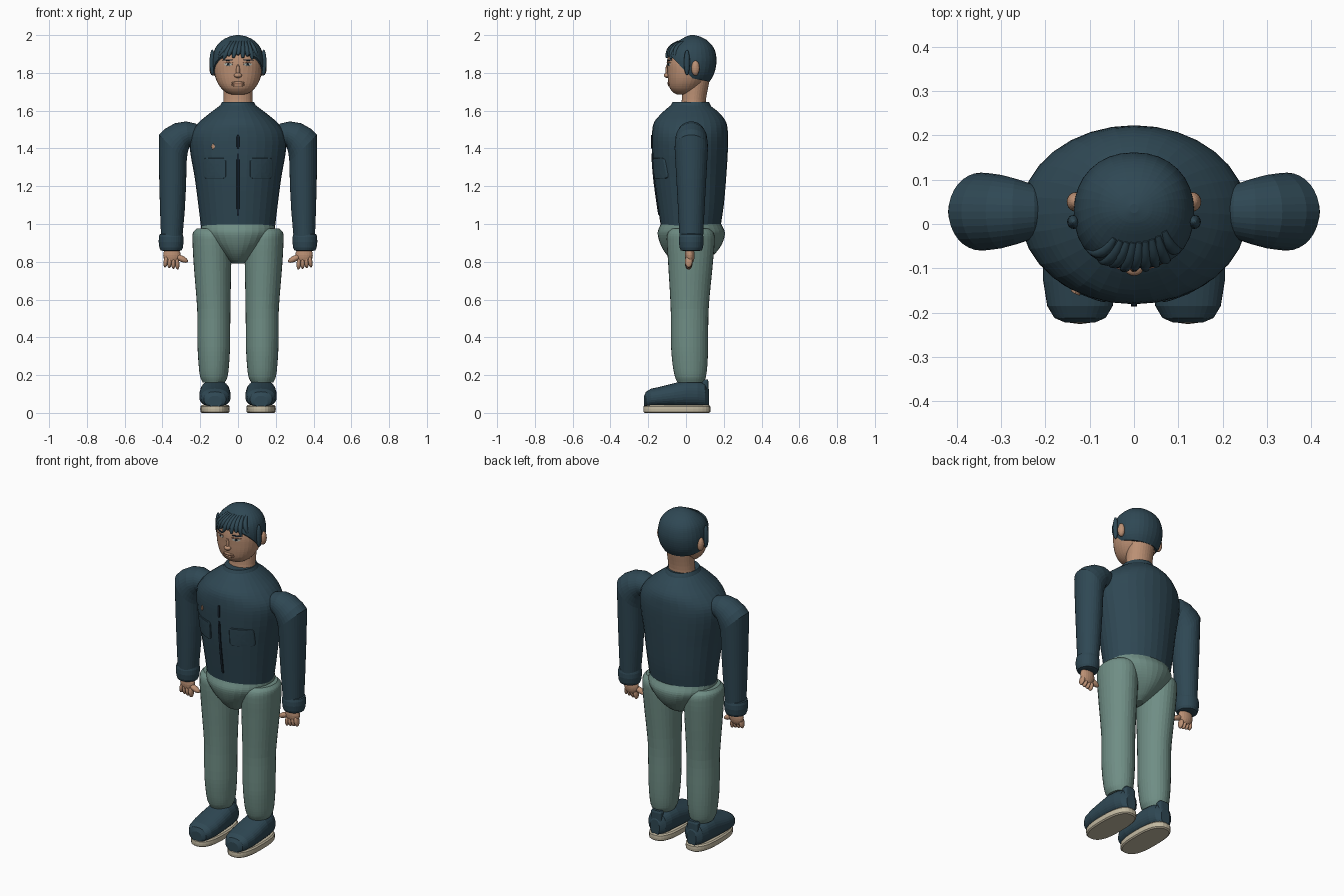
import bpy, bmesh, math
from mathutils import Vector as V

cube = bpy.data.objects.get("Cube")
if cube:
    bpy.data.objects.remove(cube)


def material(name, r, g, b):
    m = bpy.data.materials.new(name)
    m.use_nodes = True
    m.diffuse_color = (r, g, b, 1)
    bsdf = next(n for n in m.node_tree.nodes if n.type == 'BSDF_PRINCIPLED')
    bsdf.inputs["Base Color"].default_value = (r, g, b, 1)
    return m


NAVY = material("navy", .028, .064, .088)
DARK = material("dark navy", .008, .016, .026)
GREEN = material("grey green", .16, .27, .235)
SKIN = material("skin", .50, .28, .175)
LIP = material("lip brown", .30, .14, .09)
CREAM = material("cream", .55, .49, .36)
EYE = material("eye grey", .45, .47, .42)
SIDES = (("left", 1), ("right", -1))
SEG = 32


def finish(name, bm, mat):
    bmesh.ops.recalc_face_normals(bm, faces=bm.faces)
    mesh = bpy.data.meshes.new(name)
    bm.to_mesh(mesh)
    bm.free()
    mesh.materials.append(mat)
    ob = bpy.data.objects.new(name, mesh)
    bpy.context.collection.objects.link(ob)
    return ob


def ring(c, u, v, n=2):
    """Superellipse around c with half axes u and v."""
    pts = []
    for i in range(SEG):
        a = math.tau * i / SEG
        k, s = math.cos(a), math.sin(a)
        pts.append(V(c) + V(u) * math.copysign(abs(k) ** (2 / n), k)
                   + V(v) * math.copysign(abs(s) ** (2 / n), s))
    return pts


def skin_rings(rings, close=True):
    bm = bmesh.new()
    rows = [[bm.verts.new(p) for p in r] for r in rings]
    for a, b in zip(rows, rows[1:]):
        for i in range(SEG):
            j = (i + 1) % SEG
            bm.faces.new((a[i], a[j], b[j], b[i]))
    bm.faces.new(rows[-1])
    if close:
        bm.faces.new(rows[0])
    return bm


def sample(keys, z):
    """Smoothly interpolate a body profile (z, half width, front y, back y)."""
    z = min(max(z, keys[0][0]), keys[-1][0])
    i = max(k for k in range(len(keys) - 1) if keys[k][0] <= z)
    a, b = keys[i], keys[i + 1]
    p, q = keys[max(i - 1, 0)], keys[min(i + 2, len(keys) - 1)]
    h = b[0] - a[0]
    t = (z - a[0]) / h
    out = []
    for k in range(1, len(a)):
        m0 = (b[k] - p[k]) / (b[0] - p[0]) * h
        m1 = (q[k] - a[k]) / (q[0] - a[0]) * h
        out.append((2*t**3 - 3*t*t + 1) * a[k] + (t**3 - 2*t*t + t) * m0
                   + (3*t*t - 2*t**3) * b[k] + (t**3 - t*t) * m1)
    return out


def body(keys, x=lambda z: 0, n=2):
    zs = [a[0] + (b[0] - a[0]) * k / 4 for a, b in zip(keys, keys[1:]) for k in range(4)]
    rings = []
    for z in zs + [keys[-1][0]]:
        w, f, b = sample(keys, z)
        rings.append(ring((x(z), (f + b) / 2, z), (w, 0, 0), (0, (b - f) / 2, 0), n))
    return skin_rings(rings)


def front(keys, x, z):
    w, f, b = sample(keys, z)
    return (f + b) / 2 - (b - f) / 2 * math.sqrt(max(0, 1 - (x / w) ** 2))


def plate(name, keys, x, z, w, h, depth, mat, n=2):
    """Thin raised patch that follows the front of a body profile."""
    rings = []
    for r, d in ((1, -.004), (.99, depth * .7), (.94, depth), (.7, depth), (.4, depth), (.05, depth)):
        pts = ring((x, 0, z), (w * r, 0, 0), (0, 0, h * r), n)
        rings.append([V((p.x, front(keys, p.x, p.z) - d, p.z)) for p in pts])
    return finish(name, skin_rings(rings), mat)


def blob(name, c, r, mat, tilt=0):
    bm = bmesh.new()
    bmesh.ops.create_uvsphere(bm, u_segments=20, v_segments=12, radius=1)
    ob = finish(name, bm, mat)
    ob.location, ob.scale, ob.rotation_euler = c, r, (0, tilt, 0)
    return ob


# Jacket body
TORSO = [(.985, .196, -.133, .183), (1.1, .21, -.15, .2), (1.25, .23, -.17, .213),
         (1.4, .255, -.18, .222), (1.48, .25, -.18, .222), (1.54, .205, -.168, .212),
         (1.59, .145, -.125, .175), (1.625, .098, -.085, .13), (1.64, .078, -.065, .112)]
finish("jacket", body(TORSO), NAVY)
finish("collar", skin_rings([ring((0, .025, z), (w, 0, 0), (0, w + .012, 0)) for z, w in
       ((1.60, .085), (1.61, .102), (1.632, .092), (1.647, .084), (1.645, .076))]), NAVY)
for label, z, h in (("upper", 1.435, .036), ("lower", 1.21, .165)):
    plate(label + "_zip", TORSO, 0, z, .007, h, .005, DARK, 6)
for side, s in SIDES:
    plate(side + "_pocket", TORSO, s * .123, 1.295, .061, .055, .007, NAVY, 7)
plate("badge", TORSO, -.132, 1.41, .01, .016, .006, SKIN, 1.3)

# Trousers: pelvis and legs
PELVIS = [(.79, .03, -.04, .07), (.81, .055, -.075, .11), (.85, .1, -.112, .16),
          (.9, .155, -.138, .193), (.955, .194, -.15, .206), (1.0, .196, -.134, .186)]
finish("pelvis", body(PELVIS), GREEN)
LEG = [(.16, .058, -.045, .095), (.19, .072, -.058, .105), (.25, .08, -.07, .113),
       (.35, .086, -.079, .117), (.55, .088, -.081, .12), (.8, .1, -.095, .143),
       (.92, .102, -.102, .152), (.955, .098, -.095, .145), (.975, .08, -.075, .125)]
for side, s in SIDES:
    finish(side + "_leg", body(LEG, lambda z: s * (.128 + .012 * max(0, z - .55) / .4)), GREEN)

# Shoes
UPPER = [(-.222, .035, .09), (-.212, .058, .112), (-.185, .074, .128), (-.13, .083, .14),
         (-.06, .083, .158), (0, .08, .174), (.06, .072, .172), (.1, .058, .16), (.122, .03, .125)]
for side, s in SIDES:
    x = s * .122
    finish(side + "_shoe", skin_rings([ring((x, y, (top + .03) / 2), (w, 0, 0),
           (0, 0, (top - .03) / 2), 2.3) for y, w, top in UPPER]), NAVY)
    finish(side + "_sole", skin_rings([ring((x, -.048, z), (.078 - d, 0, 0), (0, .178 - d, 0), 2.6)
           for z, d in ((0, .008), (.006, .001), (.02, 0), (.034, .001), (.042, .008))]), CREAM)
    finish(side + "_heel_tab", skin_rings([ring((x, .1, z), (.036 - d, 0, 0), (0, .019 - d / 2, 0), 4)
           for z, d in ((.08, .006), (.09, 0), (.165, 0), (.177, .008))]), NAVY)

# Sleeves: each row is the inner x, z and outer x, z of a ring, then its half depth
SLEEVE = [(.19, 1.40, .19, 1.505, .05), (.235, 1.41, .225, 1.532, .062),
          (.258, 1.405, .275, 1.543, .074), (.266, 1.38, .335, 1.533, .083),
          (.27, 1.35, .39, 1.502, .087), (.272, 1.33, .419, 1.472, .088),
          (.273, 1.29, .419, 1.40, .085), (.275, 1.2, .417, 1.24, .078),
          (.282, 1.07, .413, 1.08, .07), (.295, .92, .407, .92, .062)]
CUFF = [(.95, .052), (.945, .061), (.93, .065), (.905, .066), (.875, .062), (.861, .056), (.858, .045)]
for side, s in SIDES:
    finish(side + "_sleeve", skin_rings([ring((s * (a + c) / 2, .028, (b + d) / 2),
           (s * (c - a) / 2, 0, (d - b) / 2), (0, dep, 0)) for a, b, c, d, dep in SLEEVE]), NAVY)
    finish(side + "_cuff", skin_rings([ring((s * .354, .028, z), (r, 0, 0), (0, r, 0))
           for z, r in CUFF]), NAVY)
    # Hand
    blob(side + "_palm", (s * .35, .02, .835), (.046, .026, .05), SKIN)
    blob(side + "_thumb", (s * .298, .014, .816), (.036, .017, .016), SKIN, s * -.45)
    for i in range(4):
        blob(f"{side}_finger_{i + 1}", (s * (.322 + i * .02), .014, .79 + .004 * i),
             (.012, .02, .032), SKIN, s * -.08 * (i - 1))

# Neck and head
finish("neck", body([(1.6, .083, -.035, .108), (1.66, .077, -.022, .106), (1.76, .08, -.02, .125)]), SKIN)
HEAD = [(1.685, .03, -.045, .02), (1.695, .06, -.066, .045), (1.72, .09, -.086, .075),
        (1.76, .114, -.095, .105), (1.81, .126, -.099, .128), (1.86, .126, -.1, .14),
        (1.91, .113, -.085, .135), (1.96, .07, -.03, .085)]
finish("head", body(HEAD, n=2.15), SKIN)
blob("nose_tip", (0, -.1, 1.787), (.021, .017, .014), SKIN)
blob("nose_bridge", (0, -.098, 1.812), (.01, .011, .035), SKIN)
for label, z in (("upper", 1.748), ("lower", 1.734)):
    blob(label + "_lip", (0, front(HEAD, 0, z) + .002, z), (.034, .007, .007), SKIN)
plate("mouth_line", HEAD, 0, 1.741, .038, .0025, .005, LIP)
for side, s in SIDES:
    plate(side + "_eye", HEAD, s * .052, 1.845, .023, .008, .003, EYE)
    plate(side + "_iris", HEAD, s * .052, 1.845, .007, .007, .005, DARK)
    plate(side + "_eyelid", HEAD, s * .052, 1.854, .026, .0025, .006, LIP)
    plate(side + "_eyebrow", HEAD, s * .055, 1.868, .028, .004, .005, DARK)
    blob(side + "_ear", (s * .132, .05, 1.825), (.02, .022, .04), SKIN)

# Hair cap, trimmed along the hairline and the nape
HAIR = [(1.73, .088, -.06, .11), (1.79, .126, -.1, .146), (1.85, .136, -.109, .161),
        (1.9, .131, -.104, .158), (1.94, .115, -.078, .142), (1.975, .08, -.03, .108),
        (1.993, .042, .002, .072), (2.0, .01, .025, .045)]
bm = body(HAIR, n=2.15)
for point, normal in (((0, .03, 1.775), (0, .14, .135)), ((0, .03, 1.772), (0, .2, 1))):
    cut = bmesh.ops.bisect_plane(bm, geom=bm.verts[:] + bm.edges[:] + bm.faces[:],
                                 plane_co=point, plane_no=normal, clear_inner=True)
    edges = [e for e in cut["geom_cut"] if isinstance(e, bmesh.types.BMEdge)]
    bmesh.ops.holes_fill(bm, edges=edges, sides=0)
finish("hair", bm, NAVY)
for side, s in SIDES:
    blob(side + "_side_lock", (s * .136, .005, 1.855), (.015, .016, .068), NAVY)

# Fringe strands sweeping down over the forehead
for i in range(9):
    t = i / 4 - 1
    curve = bpy.data.curves.new(f"fringe_{i + 1}", 'CURVE')
    curve.dimensions = '3D'
    curve.bevel_depth, curve.bevel_resolution = .012, 2
    curve.use_fill_caps = True
    spline = curve.splines.new('POLY')
    spline.points.add(6)
    for k, p in enumerate(spline.points):
        u = k / 6
        x = t * (.055 + .048 * u) + .012 * (1 - u)
        z = 1.965 - (.07 + .012 * (i % 2) + .012 * abs(t)) * u
        p.co = (x, front(HAIR, x, z) + .005, z, 1)
        p.radius = .25 + .9 * math.sin(math.pi * (.12 + .76 * u))
    curve.materials.append(NAVY)
    bpy.context.collection.objects.link(bpy.data.objects.new(curve.name, curve))

# Smooth shading that keeps the sharp edges
meshes = [o for o in bpy.context.collection.objects if o.type == 'MESH']
for o in bpy.context.view_layer.objects:
    o.select_set(o in meshes)
bpy.context.view_layer.objects.active = meshes[0]
bpy.ops.object.shade_smooth_by_angle(angle=math.radians(42))
